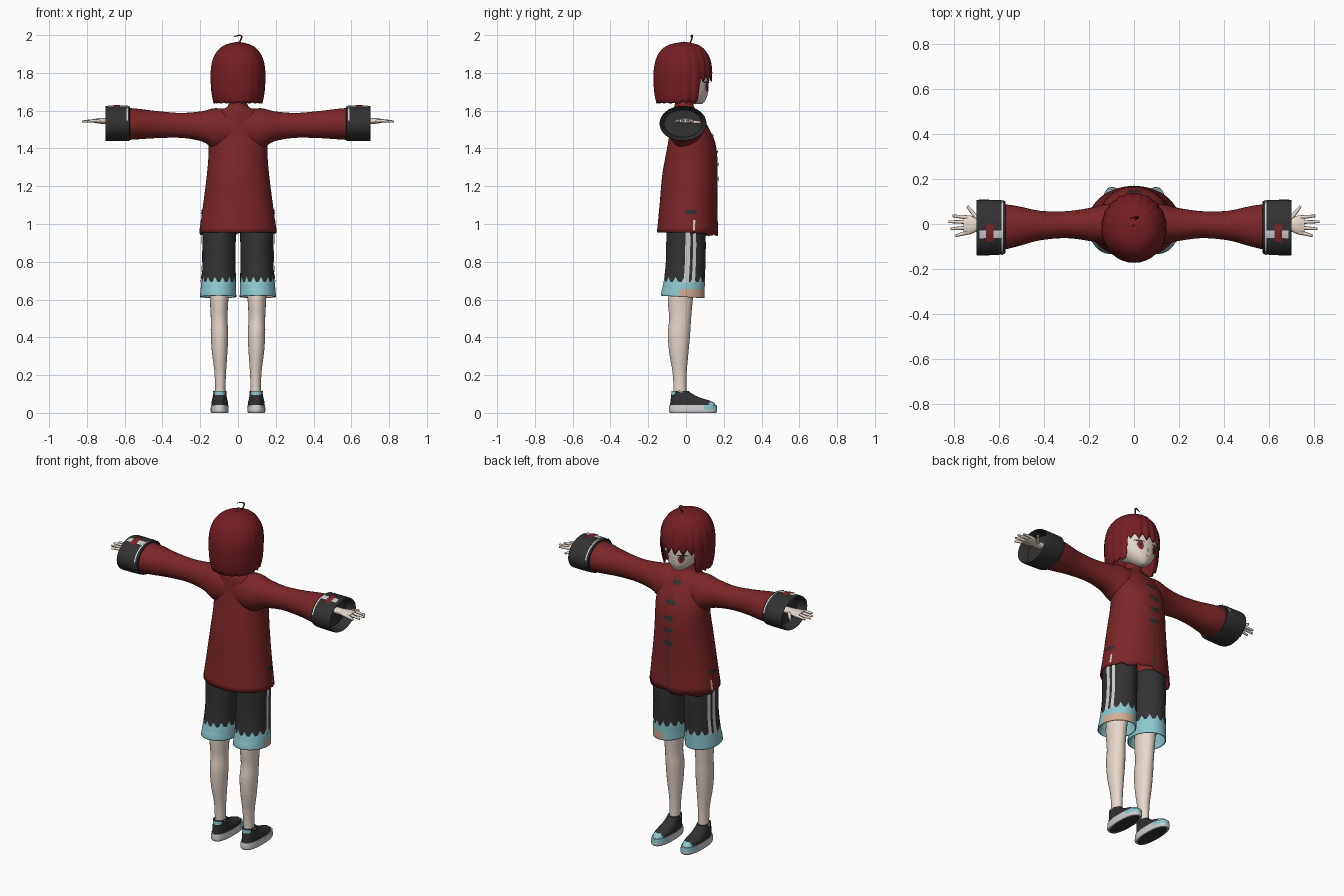
import bpy, bmesh, math, random
from mathutils import Vector

random.seed(4)
if "Cube" in bpy.data.objects:
    bpy.data.objects.remove(bpy.data.objects["Cube"])


def material(name, r, g, b):
    m = bpy.data.materials.new(name)
    m.use_nodes = True
    m.diffuse_color = (r, g, b, 1)
    m.node_tree.nodes["Principled BSDF"].inputs["Base Color"].default_value = (r, g, b, 1)
    return m


COAT = material("coat red", .2, .019, .021)
HAIR = material("hair red", .18, .013, .018)
DARK = material("charcoal", .032, .032, .032)
CYAN = material("pale cyan", .26, .58, .62)
TAN = material("tan", .63, .42, .3)
PALE = material("pale grey", .62, .63, .63)
SKIN = material("skin", .8, .69, .61)
IRIS = material("eye red", .3, .02, .04)


class Surface:
    """Smooth run of elliptical rings: (position, centre, centre, radius, radius)."""

    def __init__(self, axis, rings, power=1):
        self.axis, self.rings, self.power = axis, rings, power
        self.end = len(rings) - 1

    def ring(self, t):
        i = min(int(t), self.end - 1)
        f = t - i
        p = [self.rings[max(0, min(self.end, i + k))] for k in (-1, 0, 1, 2)]
        return [b + .5 * f * (c - a + f * (2 * a - 5 * b + 4 * c - d + f * (3 * (b - c) + d - a)))
                for a, b, c, d in zip(*p)]

    def find(self, pos):
        lo, hi = 0, self.end
        for _ in range(24):
            mid = (lo + hi) / 2
            lo, hi = (mid, hi) if self.ring(mid)[0] < pos else (lo, mid)
        return lo

    def at(self, t, angle, off=0):
        pos, c1, c2, r1, r2 = self.ring(t)
        c, s = math.cos(angle), math.sin(angle)
        u = c1 + (r1 + off) * math.copysign(abs(c) ** self.power, c)
        v = c2 + (r2 + off) * math.copysign(abs(s) ** self.power, s)
        return Vector((u, v, pos)) if self.axis == "z" else Vector((pos, u, v))


def finish(name, bm, mats, side=1, inside=None, thick=0, crease=40):
    for v in bm.verts:
        v.co.x *= side
    bm.normal_update()
    mid = sum((v.co for v in bm.verts), Vector()) / len(bm.verts)
    if inside:
        mid = Vector((inside.x * side, inside.y, inside.z))
    if sum(f.normal.dot(f.calc_center_median() - mid) * f.calc_area() for f in bm.faces) < 0:
        bmesh.ops.reverse_faces(bm, faces=bm.faces[:])
    me = bpy.data.meshes.new(name)
    bm.to_mesh(me)
    bm.free()
    ob = bpy.data.objects.new(name, me)
    bpy.context.collection.objects.link(ob)
    for m in mats:
        me.materials.append(m)
    if thick:
        mod = ob.modifiers.new("thickness", "SOLIDIFY")
        mod.thickness, mod.offset = thick, -1
    bpy.ops.object.select_all(action="DESELECT")
    ob.select_set(True)
    bpy.context.view_layer.objects.active = ob
    bpy.ops.object.shade_smooth_by_angle(angle=math.radians(crease))
    return ob


def loft(name, surf, mats, side=1, n=32, steps=4, caps=True, rule=None, shift=None, thick=0):
    bm = bmesh.new()
    rows = []
    for i in range(surf.end * steps + 1):
        row = []
        for j in range(n):
            co = surf.at(i / steps, math.tau * j / n)
            row.append(bm.verts.new(co + Vector((0, 0, shift(i, j, co))) if shift else co))
        rows.append(row)
    for i in range(len(rows) - 1):
        for j in range(n):
            k = (j + 1) % n
            f = bm.faces.new((rows[i][j], rows[i][k], rows[i + 1][k], rows[i + 1][j]))
            if rule:
                f.material_index = rule(i, f.calc_center_median())
    if caps:
        bm.faces.new(rows[0][::-1])
        bm.faces.new(rows[-1])
    return finish(name, bm, mats, side, None, thick)


def plate(name, surf, deg, half, lo, hi, mat, side=1, oval=False, off=.004):
    """Thin coloured patch following a surface."""
    bm = bmesh.new()
    n, rows = 10, 6
    grid = []
    for i in range(n + 1):
        u = 2 * i / n - 1
        h = max(.05, math.sqrt(1 - u * u)) if oval else 1
        mid = (lo + hi) / 2
        grid.append([bm.verts.new(surf.at(surf.find(mid + (hi - lo) * h * (j / rows - .5)),
                                          math.radians(deg + u * half), off)) for j in range(rows + 1)])
    for i in range(n):
        for j in range(rows):
            bm.faces.new((grid[i][j], grid[i + 1][j], grid[i + 1][j + 1], grid[i][j + 1]))
    t = surf.find((lo + hi) / 2)
    inside = (surf.at(t, 0) + surf.at(t, math.pi)) / 2
    return finish(name, bm, [mat], side, inside)


def tube(name, points, radius, mat, side=1, tip=.6):
    cu = bpy.data.curves.new(name, "CURVE")
    cu.dimensions, cu.bevel_depth, cu.bevel_resolution, cu.use_fill_caps = "3D", radius, 2, True
    sp = cu.splines.new("NURBS")
    sp.points.add(len(points) - 1)
    sp.use_endpoint_u, sp.order_u, sp.resolution_u = True, 3, 5
    for p, (x, y, z) in zip(sp.points, points):
        p.co = (x * side, y, z, 1)
    sp.points[-1].radius = tip
    cu.materials.append(mat)
    bpy.context.collection.objects.link(bpy.data.objects.new(name, cu))


# Coat body with a ragged front hem
torso = Surface("z", [(.955, .008, 0, .205, .162), (1.1, 0, .013, .185, .153), (1.25, 0, .02, .166, .147),
                      (1.35, 0, .028, .157, .138), (1.43, 0, .03, .155, .125), (1.5, 0, .02, .15, .105),
                      (1.56, 0, .005, .13, .085), (1.6, 0, -.008, .095, .068), (1.622, 0, -.01, .055, .052),
                      (1.665, 0, -.01, .045, .045)])
torso.rings[0] = (.955, 0, .008, .205, .162)
loft("coat_body", torso, [COAT], n=64, caps=False, thick=.006,
     shift=lambda i, j, co: -.02 * random.random() if i == 0 and co.y > .03 else 0)

# Front closing and knotted fastenings
plate("front_seam", torso, 90, .9, .96, 1.6, DARK, off=.002)
for z in (1.57, 1.47, 1.385, 1.315, 1.24):
    plate("fastening_bar", torso, 90, 14, z - .007, z + .007, DARK, oval=True)
    for d in (-5, 5):
        plate("fastening_loop", torso, 90 + d, 4, z - .016, z + .014, DARK, oval=True, off=.005)

# Head, neck and face
head = Surface("z", [(1.635, 0, .066, .012, .02), (1.65, 0, .055, .04, .045), (1.68, 0, .035, .075, .078),
                     (1.72, 0, .018, .102, .1), (1.78, 0, .005, .12, .115), (1.86, 0, -.01, .11, .11),
                     (1.92, 0, -.01, .04, .04)])
loft("head", head, [SKIN])
loft("neck", Surface("z", [(1.58, 0, -.01, .036, .036), (1.72, 0, .0, .036, .036)]), [SKIN])
tube("nose", [(0, .112, 1.725), (0, .121, 1.703), (0, .107, 1.697)], .005, SKIN)
plate("mouth", head, 90, 7, 1.672, 1.676, IRIS, oval=True, off=.002)
for side, label in ((1, "right"), (-1, "left")):
    plate(label + "_eye_white", head, 63, 15, 1.7, 1.75, PALE, side, True, .002)
    plate(label + "_iris", head, 64, 10, 1.7, 1.75, IRIS, side, True, .004)
    plate(label + "_pupil", head, 64, 4, 1.715, 1.74, DARK, side, True, .006)
    plate(label + "_lash", head, 62, 17, 1.745, 1.754, DARK, side, True, .005)

# Bobbed hair with a fringe cut above the face
hair = Surface("z", [(1.635, 0, -.02, .13, .137), (1.7, 0, -.018, .143, .152), (1.8, 0, -.016, .147, .157),
                     (1.87, 0, -.015, .136, .146), (1.92, 0, -.015, .108, .118), (1.95, 0, -.013, .066, .074),
                     (1.965, 0, -.01, .002, .002)])


def hair_shell():
    bm = bmesh.new()
    n, rows, cols = 120, 18, []
    for j in range(n):
        deg = 360 * j / n
        front = abs(deg - 90) < 53
        tooth = abs(j % 6 - 3) / 3
        low = 1.755 + .035 * tooth if front else 1.637 + .014 * tooth * (1 if deg < 180 else .4)
        t0 = hair.find(low)
        ridge = (-.006 if deg < 190 or deg > 350 else -.0015) * tooth
        cols.append([bm.verts.new(hair.at(t0 + (hair.end - t0) * i / rows, math.radians(deg),
                                          ridge * (1 - i / rows))) for i in range(rows + 1)])
    for a, b in zip(cols, cols[1:] + cols[:1]):
        for i in range(rows):
            bm.faces.new((a[i], b[i], b[i + 1], a[i + 1]))
    finish("hair", bm, [HAIR], thick=.008, crease=60)


hair_shell()
tube("stray_lock", [(.005, .02, 1.955), (.015, .03, 1.975), (.022, .034, 1.997), (0, .03, 2), (-.022, .025, 1.99)],
     .004, HAIR, tip=.4)

# Shared limb shapes
sleeve = Surface("x", [(.03, 0, 1.505, .085, .1), (.12, 0, 1.505, .09, .108), (.19, -.002, 1.517, .075, .08),
                       (.3, -.003, 1.522, .06, .066), (.42, -.007, 1.526, .066, .071),
                       (.52, -.01, 1.529, .09, .08), (.6, -.014, 1.53, .105, .086)])
cuff = Surface("x", [(.575, -.014, 1.531, .105, .086), (.583, -.015, 1.532, .12, .092),
                     (.69, -.016, 1.532, .124, .093), (.696, -.016, 1.532, .116, .087),
                     (.65, -.016, 1.532, .1, .072)])
cuff_outside = Surface("x", cuff.rings[1:3])
palm = Surface("x", [(.63, -.005, 1.545, .024, .018), (.69, -.005, 1.545, .026, .017),
                     (.73, -.004, 1.546, .042, .015), (.76, -.005, 1.546, .036, .01)])
shorts = Surface("z", [(.613, .105, -.018, .096, .116), (.655, .104, -.014, .094, .113),
                       (.705, .102, -.008, .091, .109), (.8, .1, -.002, .087, .105),
                       (.9, .1, 0, .088, .105), (1, .1, 0, .09, .1)])
leg = Surface("z", [(.07, .096, -.03, .029, .034), (.14, .094, -.032, .028, .034), (.22, .094, -.034, .031, .038),
                    (.32, .097, -.038, .041, .051), (.42, .098, -.037, .046, .059), (.5, .1, -.031, .044, .058),
                    (.6, .1, -.03, .049, .066), (.72, .1, -.02, .055, .07)])
sole = Surface("z", [(0, .097, .037, .044, .122), (.012, .097, .037, .048, .128), (.042, .097, .037, .046, .125)], .8)
upper = Surface("z", [(.035, .097, .037, .044, .121), (.058, .097, .03, .043, .113), (.08, .097, -.002, .038, .078),
                      (.1, .096, -.022, .035, .056), (.117, .096, -.032, .033, .045)], .9)

for side, label in ((1, "right"), (-1, "left")):
    # Sleeve and wide turned-back cuff
    loft(label + "_sleeve", sleeve, [COAT], side, caps=False)
    loft(label + "_cuff", cuff, [DARK], side, n=40)
    plate(label + "_cuff_edging", cuff_outside, 90, 80, .583, .59, PALE, side)
    plate(label + "_cuff_band", cuff_outside, 104, 8, .59, .688, PALE, side)
    plate(label + "_cuff_badge", cuff_outside, 102, 18, .625, .66, COAT, side, off=.006)

    # Hand
    loft(label + "_palm", palm, [SKIN], side, n=20)
    for y0, y1, tip in ((-.037, -.053, .795), (-.015, -.022, .817), (.009, .01, .825), (.029, .036, .808)):
        tube(label + "_finger", [(.735, y0, 1.546), (.77, (y0 + y1) / 2, 1.548), (tip, y1, 1.542)], .009, SKIN, side)
    tube(label + "_thumb", [(.69, .015, 1.543), (.715, .045, 1.54), (.742, .079, 1.538)], .01, SKIN, side)

    # Shorts with a zigzag contrast band
    def shorts_shift(i, j, co):
        return (.016 if j % 3 == 0 else -.012) if i == 8 else -.06 * co.y if i < 4 else 0

    def shorts_colour(i, c):
        if side > 0 and i < 4 and c.y > -.03 and c.x > .09:
            return 2
        return 1 if i < 8 else 0

    loft(label + "_shorts", shorts, [DARK, CYAN, TAN], side, n=42, caps=False, thick=.005,
         rule=shorts_colour, shift=shorts_shift)
    for deg, half in ((5, 7), (25, 5)):
        plate(label + "_shorts_stripe", shorts, deg, half, .69, .985, PALE, side)

    # Torn patch at the side of the coat
    plate(label + "_coat_patch", torso, 5, 13, 1.052, 1.078, DARK, side, True)
    plate(label + "_coat_tear", torso, 12, 2, .965, 1.02, PALE, side)

    # Leg and laced shoe
    loft(label + "_leg", leg, [SKIN], side, n=24)
    loft(label + "_sole", sole, [PALE, CYAN], side, rule=lambda i, c: int(c.y > .09 and c.z > .018))
    plate_bottom = Surface("z", [(-.0, .097, .037, .04, .116), (.002, .097, .037, .04, .116)], .8)
    loft(label + "_tread", Surface("z", [(r[0] - .001, *r[1:]) for r in plate_bottom.rings]), [DARK], side, steps=1)
    loft(label + "_shoe_upper", upper, [DARK, CYAN], side, n=40,
         rule=lambda i, c: int(c.y > .125 or (c.y < -.06 and c.z > .095)))
    for y, z in ((.03, .098), (.052, .088), (.074, .078)):
        tube(label + "_lace", [(.072, y, z - .016), (.097, y + .006, z + .002), (.122, y, z - .016)], .004, CYAN, side, 1)
    tube(label + "_shoe_collar", [(.066, -.04, .113), (.07, 0, .106), (.097, .022, .106), (.124, 0, .106),
                                  (.128, -.04, .113)], .005, PALE, side, 1)
